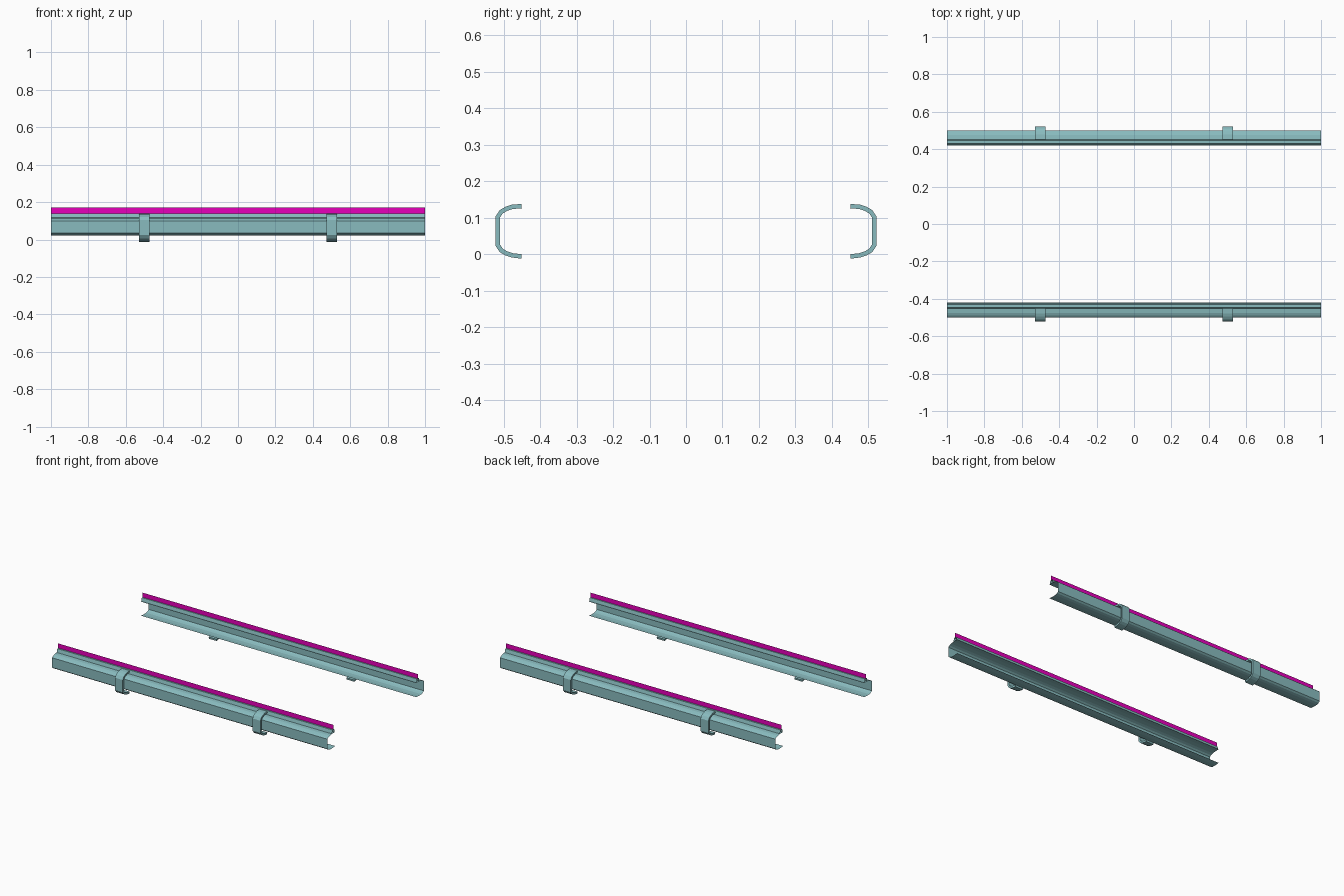
import bpy, bmesh

if "Cube" in bpy.data.objects:
    bpy.data.objects.remove(bpy.data.objects["Cube"])


def material(name, color):
    m = bpy.data.materials.new(name)
    m.diffuse_color = color
    m.use_nodes = True
    m.node_tree.nodes["Principled BSDF"].inputs["Base Color"].default_value = m.diffuse_color
    return m


TEAL = material("teal_metal", (0.25, 0.5, 0.52, 1))
PINK = material("magenta_strip", (0.8, 0.0, 0.5, 1))


def sheet(name, profile, x0, x1, side, mat, thickness=0.0):
    """Sweep an open (y, z) profile along x; thickness grows inward."""
    bm = bmesh.new()
    rows = [[bm.verts.new((x, side * y, z)) for y, z in profile] for x in (x0, x1)]
    for i in range(len(profile) - 1):
        f = [rows[0][i], rows[1][i], rows[1][i + 1], rows[0][i + 1]]
        bm.faces.new(f if side > 0 else f[::-1])
    mesh = bpy.data.meshes.new(name)
    bm.to_mesh(mesh)
    bm.free()
    ob = bpy.data.objects.new(name, mesh)
    bpy.context.collection.objects.link(ob)
    mesh.materials.append(mat)
    if thickness:
        mod = ob.modifiers.new("thickness", "SOLIDIFY")
        mod.thickness = thickness
        mod.offset = -1
        mod.use_even_offset = True
    return ob


# Profiles listed from the bottom lip, round the outside, to the top
CHANNEL = [(0.42, 0.025), (0.45, 0.022), (0.475, 0.023), (0.49, 0.028), (0.5, 0.036),
           (0.5, 0.1), (0.49, 0.108), (0.475, 0.114), (0.45, 0.117), (0.42, 0.117)]
RIDGE = [(0.453, 0.117), (0.447, 0.14), (0.43, 0.14), (0.425, 0.117)]
STRIP = [(0.437, 0.14), (0.437, 0.17)]
CLIP = [(0.45, 0.0), (0.475, 0.003), (0.49, 0.008), (0.502, 0.015), (0.51, 0.027),
        (0.51, 0.1), (0.502, 0.112), (0.49, 0.119), (0.475, 0.124), (0.45, 0.126)]

for side, label in ((-1, "front"), (1, "back")):
    # Thin rail channel, its top ridge and the coloured strip
    sheet(label + "_rail_channel", CHANNEL, -1, 1, side, TEAL)
    sheet(label + "_rail_ridge", RIDGE, -1, 1, side, TEAL)
    sheet(label + "_rail_strip", STRIP, -1, 1, side, PINK)
    # Solid clips wrapped around the rail
    for x, end in ((-0.5, "left"), (0.5, "right")):
        sheet(f"{label}_{end}_clip", CLIP, x - 0.028, x + 0.028, side, TEAL, 0.012)
